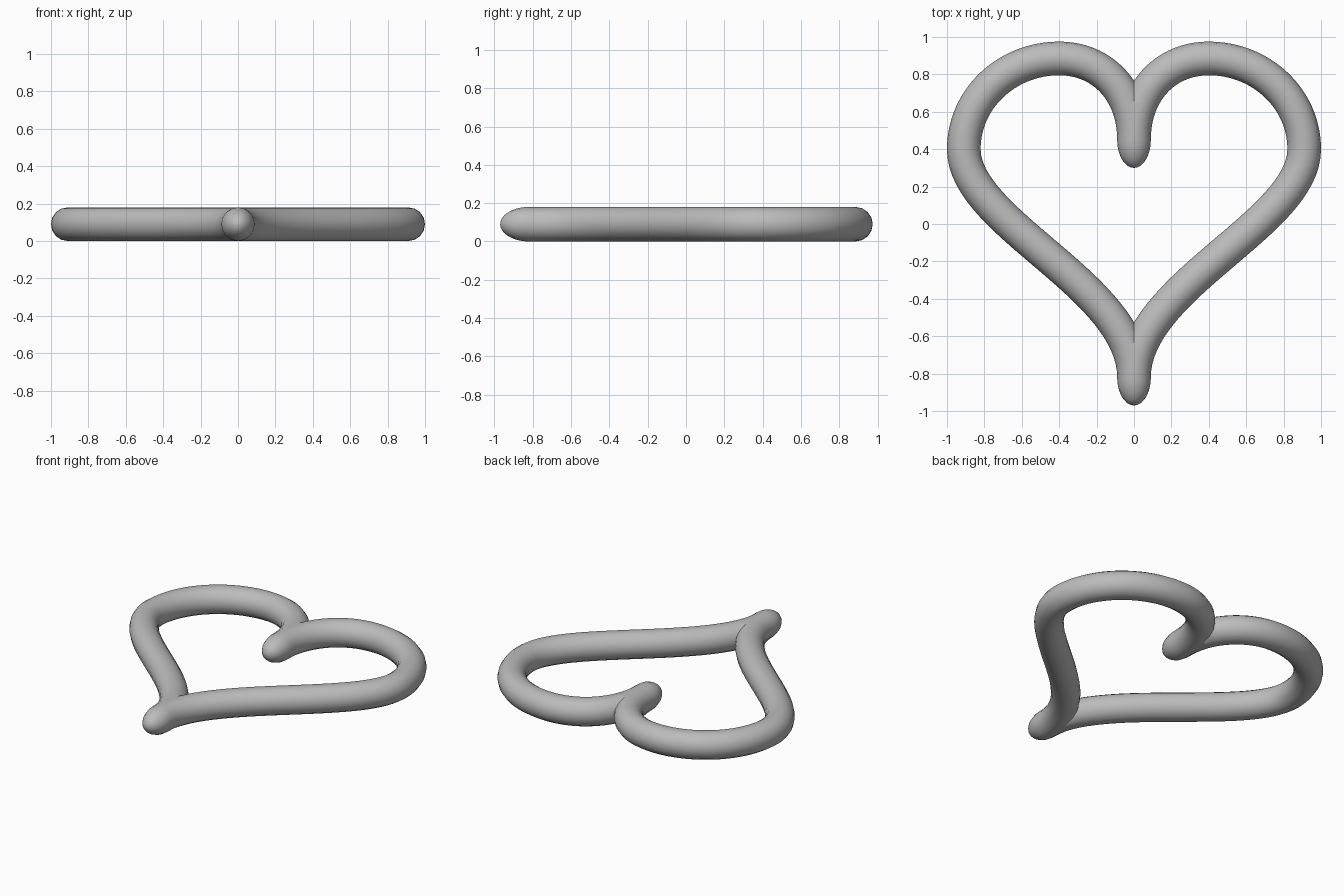
import bpy
import math
from mathutils import Vector
from mathutils.geometry import interpolate_bezier

cube = bpy.data.objects.get("Cube")
if cube:
    bpy.data.objects.remove(cube, do_unlink=True)

R = 0.09            # tube radius
TIP = 0.15          # length of the rounded tips
CAP_STEPS = 10

grey = bpy.data.materials.new("plain grey")
grey.use_nodes = True
colour = (0.5, 0.5, 0.5, 1)
grey.diffuse_color = colour
grey.node_tree.nodes["Principled BSDF"].inputs["Base Color"].default_value = colour

# Centre line of the left half, from the inner notch round to the lower point:
# each segment is start, handle, handle, end
segments = [
    ((0, 0.45), (0, 0.71), (0.17, 0.885), (0.40, 0.885)),
    ((0.40, 0.885), (0.68, 0.885), (0.91, 0.67), (0.91, 0.40)),
    ((0.91, 0.40), (0.91, 0.0), (0, -0.33), (0, -0.82)),
]
path = []
for seg in segments:
    pts = interpolate_bezier(*[Vector((x, y, R)) for x, y in seg], 33)
    path += [(p, 1.0) for p in (pts if not path else pts[1:])]


# Elongated round tip: the radius shrinks along a quarter ellipse
def tip(end):
    out = []
    for i in range(1, CAP_STEPS + 1):
        a = math.pi / 2 * i / CAP_STEPS
        out.append((end - Vector((0, TIP * math.sin(a), 0)), max(math.cos(a), 0.001)))
    return out


path = tip(path[0][0])[::-1] + path + tip(path[-1][0])

# Sweep the round tube along the path
curve = bpy.data.curves.new("heart_tube", "CURVE")
curve.dimensions = "3D"
curve.twist_mode = "Z_UP"
curve.bevel_depth = R
curve.bevel_resolution = 6
spline = curve.splines.new("POLY")
spline.points.add(len(path) - 1)
for point, (co, radius) in zip(spline.points, path):
    point.co = (*co, 1)
    point.radius = radius
curve.materials.append(grey)

heart = bpy.data.objects.new("heart_tube", curve)
bpy.context.collection.objects.link(heart)
bpy.ops.object.select_all(action="DESELECT")
heart.select_set(True)
bpy.context.view_layer.objects.active = heart
bpy.ops.object.convert(target="MESH")
heart = bpy.context.object

# Cut the half at the centre plane and mirror it to the other side
mirror = heart.modifiers.new("mirror", "MIRROR")
mirror.use_bisect_axis[0] = True
mirror.merge_threshold = 0.0005
bpy.ops.object.convert(target="MESH")
bpy.ops.object.shade_smooth_by_angle(angle=math.radians(35))
